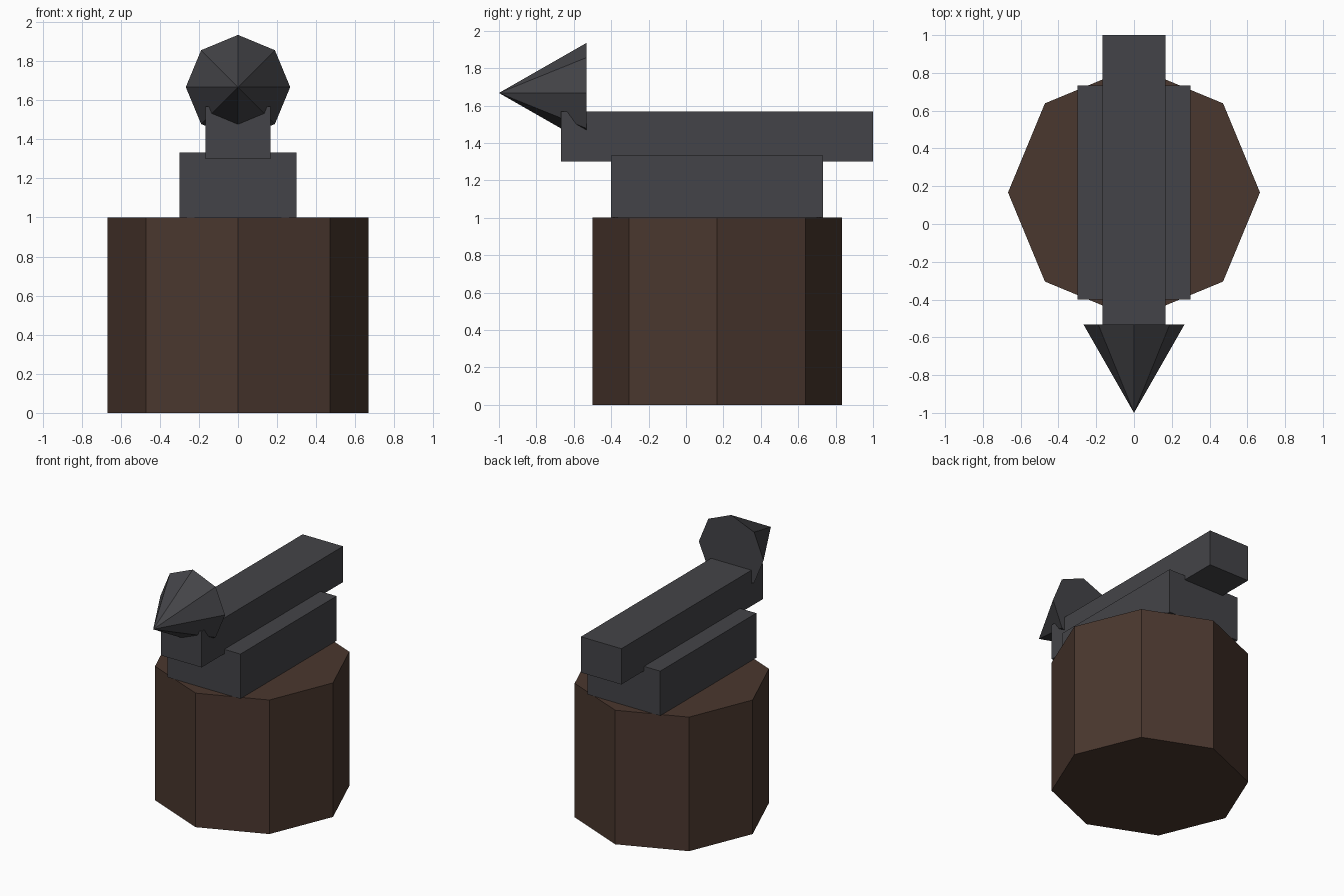
import bpy, math

if "Cube" in bpy.data.objects:
    bpy.data.objects.remove(bpy.data.objects["Cube"])


def material(name, rgb):
    m = bpy.data.materials.new(name)
    lin = [(c / 255 / 12.92) if c < 11 else ((c / 255 + 0.055) / 1.055) ** 2.4 for c in rgb]
    m.diffuse_color = (*lin, 1)
    m.use_nodes = True
    m.node_tree.nodes["Principled BSDF"].inputs["Base Color"].default_value = m.diffuse_color
    return m


wood = material("dark wood", (74, 55, 46))
iron = material("dark iron", (68, 68, 72))


def finish(name, mat):
    o = bpy.context.object
    o.name = name
    o.data.materials.append(mat)
    return o


def block(name, x, y0, y1, z0, z1):
    bpy.ops.mesh.primitive_cube_add(size=1, location=(0, (y0 + y1) / 2, (z0 + z1) / 2))
    o = finish(name, iron)
    o.scale = (2 * x, y1 - y0, z1 - z0)


# Eight-sided wooden stump
bpy.ops.mesh.primitive_cylinder_add(vertices=8, radius=0.667, depth=1, location=(0, 0.167, 0.5))
finish("stump", wood)

# Anvil foot and body
block("anvil_foot", 0.3, -0.4, 0.733, 1.0, 1.333)
block("anvil_body", 0.167, -0.667, 1.0, 1.3, 1.567)

# Horn: eight-sided cone pointing to the front
bpy.ops.mesh.primitive_cone_add(vertices=8, radius1=0.267, radius2=0, depth=0.467,
                                location=(0, -0.7665, 1.667), rotation=(math.pi / 2, 0, 0))
finish("anvil_horn", iron)
